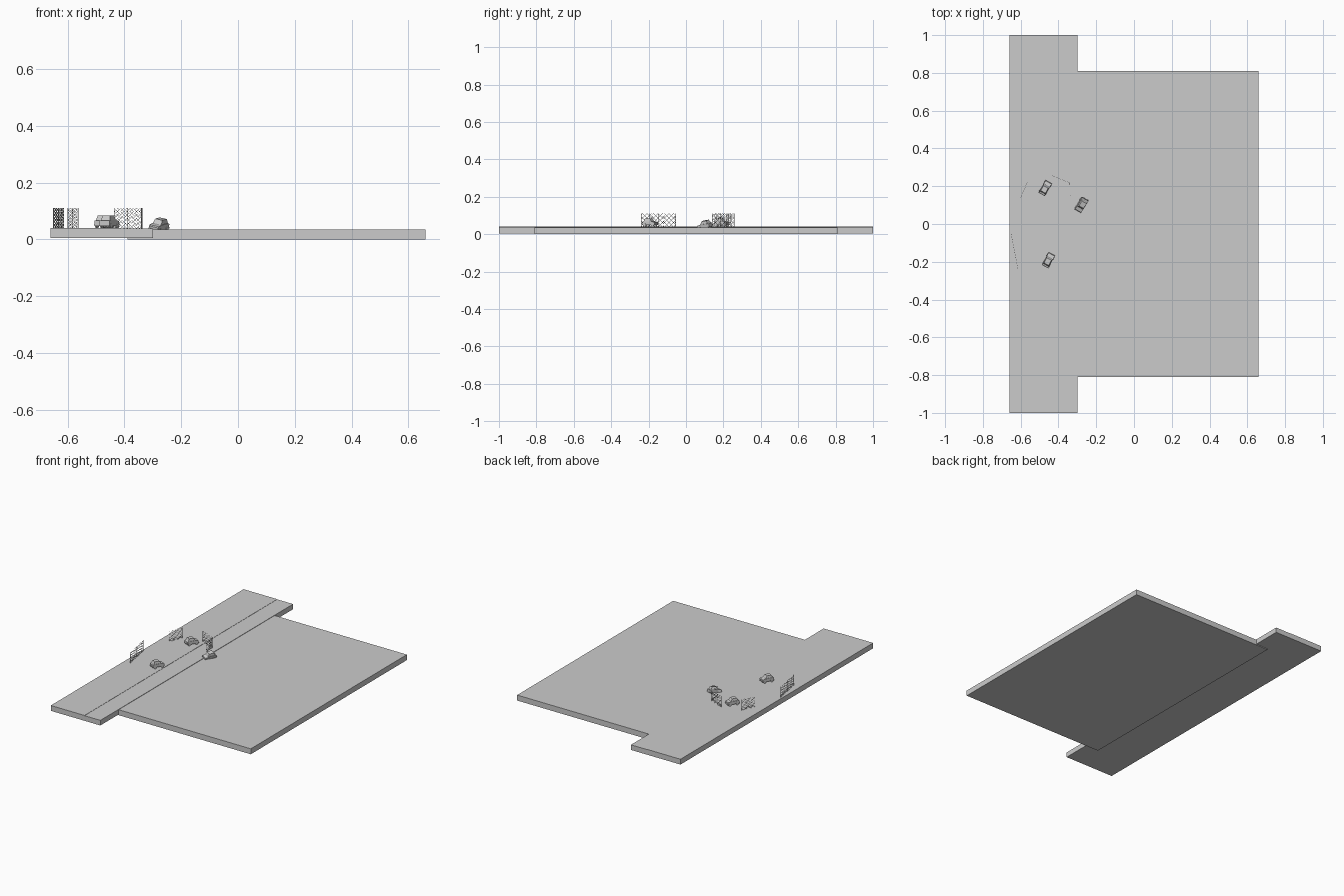
import bpy, bmesh, math
from mathutils import Vector, Matrix

if "Cube" in bpy.data.objects:
    bpy.data.objects.remove(bpy.data.objects["Cube"])


def make_object(name, bm, matrix=None):
    bmesh.ops.recalc_face_normals(bm, faces=bm.faces)
    me = bpy.data.meshes.new(name)
    bm.to_mesh(me)
    bm.free()
    ob = bpy.data.objects.new(name, me)
    bpy.context.collection.objects.link(ob)
    if matrix:
        ob.matrix_world = matrix
    return ob


def add_box(bm, x0, x1, y0, y1, z0, z1):
    m = Matrix.Translation(((x0 + x1) / 2, (y0 + y1) / 2, (z0 + z1) / 2))
    return bmesh.ops.create_cube(bm, size=1, matrix=m @ Matrix.Diagonal((x1 - x0, y1 - y0, z1 - z0, 1)))


def slab(name, *dims):
    bm = bmesh.new()
    add_box(bm, *dims)
    make_object(name, bm)


def extrude_profile(bm, pts, half):
    # side profile in x/z, extruded across the width
    f = bm.faces.new([bm.verts.new((x, -half, z)) for x, z in pts])
    r = bmesh.ops.extrude_face_region(bm, geom=[f])
    vs = [v for v in r["geom"] if isinstance(v, bmesh.types.BMVert)]
    bmesh.ops.translate(bm, verts=vs, vec=(0, 2 * half, 0))


def car(name, loc, heading, tilt=(0, 0)):
    m = (Matrix.Translation(loc) @ Matrix.Rotation(math.radians(heading), 4, 'Z')
         @ Matrix.Rotation(math.radians(tilt[0]), 4, 'X')
         @ Matrix.Rotation(math.radians(tilt[1]), 4, 'Y'))
    # lower body with hood, boot and bumpers
    bm = bmesh.new()
    extrude_profile(bm, [(-.037, .008), (.037, .008), (.038, .021), (.035, .025),
                         (.014, .028), (-.028, .028), (-.037, .026)], .019)
    for s in (-1, 1):
        add_box(bm, s * .037 - .0015, s * .037 + .0015, -.02, .02, .009, .014)
    make_object(name + "_body", bm, m)
    # tapered cabin with recessed windows
    bm = bmesh.new()
    lo = [(-.030, -.018), (.017, -.018), (.017, .018), (-.030, .018)]
    hi = [(-.023, -.0145), (.007, -.0145), (.007, .0145), (-.023, .0145)]
    a = [bm.verts.new((x, y, .0275)) for x, y in lo]
    b = [bm.verts.new((x, y, .044)) for x, y in hi]
    sides = [bm.faces.new((a[i], a[(i + 1) % 4], b[(i + 1) % 4], b[i])) for i in range(4)]
    bm.faces.new(b)
    bm.faces.new(a[::-1])
    bm.normal_update()
    bmesh.ops.inset_individual(bm, faces=sides, thickness=.002, depth=-.0008)
    make_object(name + "_cabin", bm, m)
    # wheels
    bm = bmesh.new()
    for x in (-.023, .024):
        for y in (-.0175, .0175):
            bmesh.ops.create_cone(bm, cap_ends=True, segments=14, radius1=.0085, radius2=.0085, depth=.006,
                                  matrix=Matrix.Translation((x, y, .0085)) @ Matrix.Rotation(math.pi / 2, 4, 'X'))
    make_object(name + "_wheels", bm, m)


def rod(bm, p, q, r):
    d = q - p
    if d.length < 1e-4:
        return
    m = Matrix.Translation((p + q) / 2) @ d.to_track_quat('Z', 'Y').to_matrix().to_4x4()
    bmesh.ops.create_cone(bm, cap_ends=True, segments=4, radius1=r, radius2=r, depth=d.length, matrix=m)


def fence(name, pts, z0=.039, h=.071, step=.012):
    bm = bmesh.new()
    for (xa, ya), (xb, yb) in zip(pts, pts[1:]):
        a, b = Vector((xa, ya, z0)), Vector((xb, yb, z0))
        length = (b - a).length
        u = (b - a) / length
        up = Vector((0, 0, 1))
        # posts
        n = max(1, round(length / .045))
        for i in range(n + 1):
            p = a + u * length * i / n
            rod(bm, p, p + up * h, .001)
        # diagonal wires clipped to the panel, both directions
        k = -h
        while k < length:
            s, e = max(k, 0), min(k + h, length)
            for flip in (False, True):
                z = (lambda t: h - (t - k)) if flip else (lambda t: t - k)
                rod(bm, a + u * s + up * z(s), a + u * e + up * z(e), .0005)
            k += step
    make_object(name, bm)


# ground, pavement strip and road
slab("ground_slab", -.39, .66, -.81, .81, 0, .036)
slab("road_edge_strip", -.42, -.30, -1, 1, .005, .0385)
slab("road_slab", -.66, -.415, -1, 1, .005, .04)

# three cars, the last one tipped over the road edge
car("back_car", (-.47, .19, .04), 60)
car("front_car", (-.453, -.192, .04), 62)
car("tipped_car", (-.28, .105, .029), 240, (-12, 8))

# wire fences
fence("left_fence", [(-.65, -.055), (-.614, -.24)])
fence("middle_fence", [(-.60, .14), (-.563, .225)])
fence("corner_fence", [(-.436, .257), (-.34, .218), (-.338, .15)])
